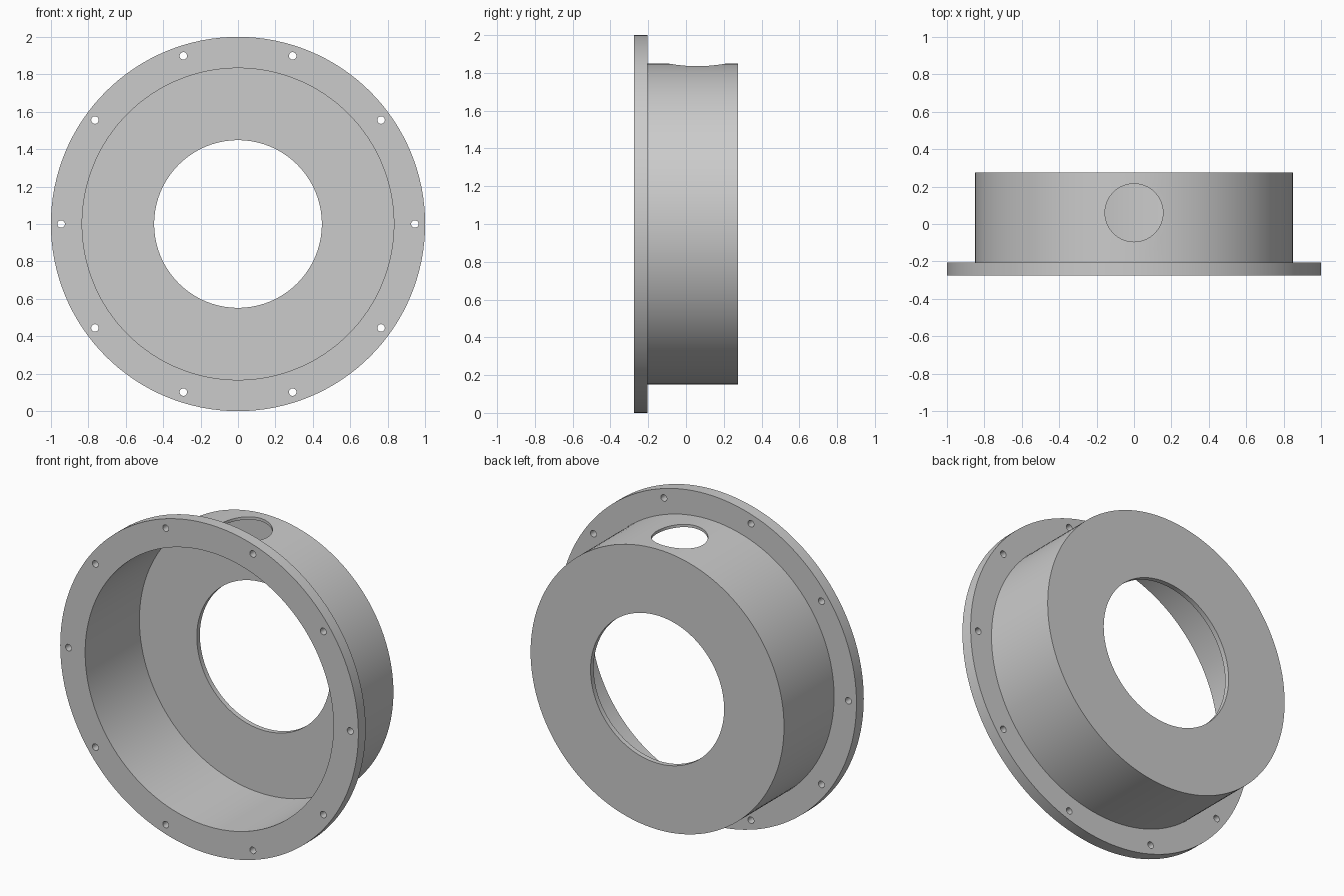
import bpy, bmesh
from math import sin, cos, pi, radians
from mathutils import Matrix, Vector

if "Cube" in bpy.data.objects:
    bpy.data.objects.remove(bpy.data.objects["Cube"])

grey = bpy.data.materials.new("plain grey")
grey.use_nodes = True
color = (0.6, 0.6, 0.6, 1)
grey.diffuse_color = color
grey.node_tree.nodes["Principled BSDF"].inputs["Base Color"].default_value = color

CENTRE = Vector((0, 0, 1))
SEGMENTS = 128


def make_object(name, bm):
    bmesh.ops.recalc_face_normals(bm, faces=bm.faces[:])
    mesh = bpy.data.meshes.new(name)
    bm.to_mesh(mesh)
    bm.free()
    mesh.materials.append(grey)
    obj = bpy.data.objects.new(name, mesh)
    bpy.context.collection.objects.link(obj)
    return obj


def lathe(name, profile):
    """Revolve a closed (radius, y) profile about the front-to-back axis."""
    bm = bmesh.new()
    rings = []
    for i in range(SEGMENTS):
        a = 2 * pi * i / SEGMENTS
        rings.append([bm.verts.new(CENTRE + Vector((r * cos(a), y, r * sin(a))))
                      for r, y in profile])
    n = len(profile)
    for i, ring in enumerate(rings):
        after = rings[(i + 1) % SEGMENTS]
        for j in range(n):
            k = (j + 1) % n
            bm.faces.new((ring[j], ring[k], after[k], after[j]))
    return make_object(name, bm)


def add_cylinder(bm, location, radius, depth, rotation, sides):
    bmesh.ops.create_cone(bm, cap_ends=True, segments=sides, radius1=radius,
                          radius2=radius, depth=depth,
                          matrix=Matrix.Translation(location) @ rotation)


# Flanged housing: wide front flange, thin drum wall, back plate with bore
housing = lathe("flanged_housing", [
    (0.833, -0.275), (1.0, -0.275), (1.0, -0.205), (0.85, -0.205),
    (0.85, 0.275), (0.448, 0.275), (0.448, 0.245), (0.833, 0.245)])

# Cutters: ten bolt holes around the flange and one port in the top wall
bm = bmesh.new()
along_y = Matrix.Rotation(pi / 2, 4, "X")
for i in range(10):
    a = radians(36 * i)
    spot = CENTRE + 0.945 * Vector((cos(a), 0, sin(a))) + Vector((0, -0.24, 0))
    add_cylinder(bm, spot, 0.02, 0.2, along_y, 24)
add_cylinder(bm, Vector((0, 0.06, 1.8)), 0.155, 0.4, Matrix(), 64)
cutter = make_object("hole_cutter", bm)
cutter.hide_render = True
cutter.hide_viewport = True

cut = housing.modifiers.new("holes", "BOOLEAN")
cut.operation = "DIFFERENCE"
cut.solver = "EXACT"
cut.object = cutter

# Apply the cut, then shade the round walls smooth with sharp rims
bpy.ops.object.select_all(action="DESELECT")
housing.select_set(True)
bpy.context.view_layer.objects.active = housing
bpy.ops.object.modifier_apply(modifier=cut.name)
bpy.data.objects.remove(cutter)
bpy.ops.object.shade_smooth_by_angle(angle=radians(30))
